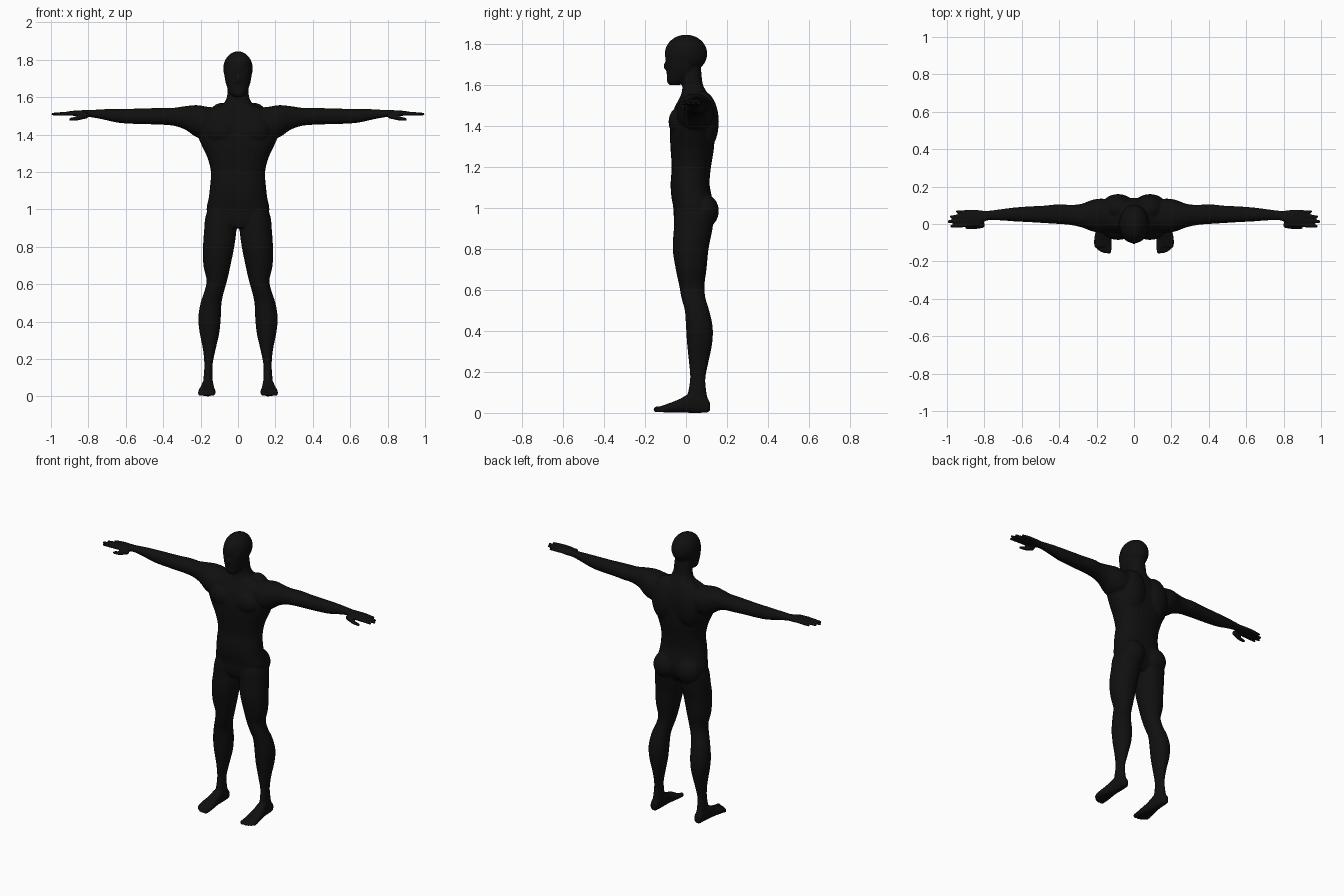
import bpy, bmesh, math
from mathutils import Vector, Matrix

bm = bmesh.new()
RING = 28


def smooth_sections(rows, steps=4):
    """Catmull-Rom refinement of cross-section rows."""
    out = []
    for i in range(len(rows) - 1):
        p0, p1 = rows[max(i - 1, 0)], rows[i]
        p2, p3 = rows[i + 1], rows[min(i + 2, len(rows) - 1)]
        for k in range(steps):
            t = k / steps
            out.append([0.5 * (2 * b + (c - a) * t + (2 * a - 5 * b + 4 * c - d) * t * t
                               + (3 * b - a - 3 * c + d) * t ** 3)
                        for a, b, c, d in zip(p0, p1, p2, p3)])
    return out + [list(rows[-1])]


def loft(rows, axis, side=1, power=2.0):
    """Rows: position on axis, then min/max of the two other axes (in xyz order)."""
    rings = []
    for p, u0, u1, v0, v1 in smooth_sections(rows):
        ring = []
        for k in range(RING):
            a = 2 * math.pi * k / RING
            c, s = math.cos(a), math.sin(a)
            u = (u0 + u1) / 2 + (u1 - u0) / 2 * math.copysign(abs(c) ** (2 / power), c)
            v = (v0 + v1) / 2 + (v1 - v0) / 2 * math.copysign(abs(s) ** (2 / power), s)
            co = {'x': (p, u, v), 'y': (u, p, v), 'z': (u, v, p)}[axis]
            ring.append(bm.verts.new((co[0] * side, co[1], co[2])))
        rings.append(ring)
    for a, b in zip(rings, rings[1:]):
        for k in range(RING):
            n = (k + 1) % RING
            bm.faces.new((a[k], a[n], b[n], b[k]))
    bm.faces.new(rings[0])
    bm.faces.new(rings[-1])


def ball(center, radius):
    m = Matrix.Translation(center) @ Matrix.Diagonal((*radius, 1))
    bmesh.ops.create_uvsphere(bm, u_segments=28, v_segments=16, radius=1, matrix=m)


def finger(a, b, ra, rb):
    """Tapered round-ended digit from a to b."""
    a, b = Vector(a), Vector(b)
    d = b - a
    rot = d.to_track_quat('Z', 'Y').to_matrix().to_4x4()
    bmesh.ops.create_cone(bm, cap_ends=True, segments=14, radius1=ra, radius2=rb,
                          depth=d.length, matrix=Matrix.Translation((a + b) / 2) @ rot)
    ball(a, (ra,) * 3)
    ball(b, (rb,) * 3)


# torso and neck: z, half width, back/front depth
torso = [(0.90, .07, -.045, .09), (0.94, .15, -.058, .12), (1.0, .168, -.062, .135),
         (1.06, .157, -.072, .125), (1.12, .15, -.075, .115), (1.2, .145, -.07, .122),
         (1.28, .165, -.075, .135), (1.35, .198, -.078, .14), (1.42, .225, -.075, .14),
         (1.48, .225, -.06, .137), (1.53, .16, -.035, .12), (1.56, .085, -.022, .105),
         (1.60, .06, -.018, .083), (1.66, .055, -.03, .075), (1.72, .05, -.04, .07)]
loft([(z, -w, w, f, b) for z, w, f, b in torso], 'z', power=2.3)

# head: cranium, face and nose
ball((0, 0, 1.752), (.079, .104, .093))
face = [(1.60, .022, -.08, -.03), (1.615, .04, -.092, -.01), (1.65, .057, -.094, .03),
        (1.69, .069, -.098, .06), (1.75, .074, -.1, .07), (1.79, .06, -.085, .06)]
loft([(z, -w, w, f, b) for z, w, f, b in face], 'z', power=2.3)
ball((0, -.096, 1.692), (.011, .014, .02))

for s in (1, -1):
    # chest, shoulder blade and buttock masses
    ball((s * .085, -.025, 1.42), (.09, .06, .075))
    ball((s * .085, .08, 1.42), (.095, .08, .15))
    ball((s * .082, .085, .985), (.082, .075, .085))
    # arm: x, y range, z range
    loft([(.08, -.02, .12, 1.42, 1.54), (.16, -.045, .135, 1.38, 1.548),
          (.22, -.04, .13, 1.385, 1.557), (.28, -.018, .108, 1.425, 1.552),
          (.34, -.005, .102, 1.446, 1.543), (.40, .0, .106, 1.452, 1.543),
          (.48, .005, .098, 1.455, 1.54), (.56, .01, .094, 1.457, 1.538),
          (.64, .014, .088, 1.463, 1.537), (.72, .02, .078, 1.48, 1.535),
          (.79, .018, .07, 1.493, 1.531), (.83, -.012, .075, 1.494, 1.53),
          (.87, -.018, .077, 1.499, 1.528), (.905, -.015, .073, 1.502, 1.524)],
         'x', s, 2.2)
    # fingers and thumb
    for y0, y1, tip in ((.063, .066, .945), (.041, .039, .977),
                        (.018, .013, .99), (-.005, -.012, .975)):
        finger((s * .88, y0, 1.513), (s * tip, y1, 1.509), .0125, .0085)
    finger((s * .815, -.005, 1.502), (s * .86, -.017, 1.486), .018, .012)
    finger((s * .86, -.017, 1.486), (s * .895, -.018, 1.481), .012, .009)
    # leg: z, x range, y range
    loft([(1.02, .03, .15, -.04, .12), (.96, .004, .174, -.056, .135),
          (.89, .008, .181, -.06, .128), (.8, .02, .187, -.065, .11),
          (.7, .04, .185, -.05, .1), (.62, .058, .168, -.033, .09),
          (.56, .075, .18, -.022, .095), (.5, .088, .2, -.006, .113),
          (.42, .092, .212, 0, .13), (.34, .1, .205, .005, .128),
          (.25, .12, .187, .014, .11), (.17, .136, .18, .02, .095),
          (.1, .136, .184, .01, .1), (.05, .132, .187, .0, .11),
          (.015, .135, .185, .0, .105)], 'z', s, 2.1)
    # foot: y, x range, z range
    loft([(.118, .15, .172, .015, .045), (.108, .137, .184, .003, .065),
          (.07, .132, .188, .0, .09), (.02, .13, .193, .0, .095),
          (-.03, .126, .203, .002, .068), (-.08, .12, .213, .002, .048),
          (-.115, .121, .212, .003, .036), (-.125, .127, .205, .006, .032)], 'y', s, 2.5)
    # toes
    for x, tip, r in ((.135, -.145, .0145), (.158, -.147, .0105), (.175, -.141, .01),
                      (.19, -.131, .0095), (.204, -.118, .009)):
        finger((s * x, -.1, r + .006), (s * x, tip, r + .002), r + .001, r)

bmesh.ops.recalc_face_normals(bm, faces=bm.faces)
mesh = bpy.data.meshes.new("body")
bm.to_mesh(mesh)
bm.free()
body = bpy.data.objects.new("body", mesh)
bpy.context.collection.objects.link(body)

# fuse all masses into one skin and soften the joins
remesh = body.modifiers.new("fuse", 'REMESH')
remesh.mode = 'VOXEL'
remesh.voxel_size = 0.005
soften = body.modifiers.new("soften", 'SMOOTH')
soften.factor = 0.5
soften.iterations = 6
bpy.context.view_layer.objects.active = body
body.select_set(True)
for name in ("fuse", "soften"):
    bpy.ops.object.modifier_apply(modifier=name)

skin = bpy.data.materials.new("matte black")
skin.diffuse_color = (0.005, 0.005, 0.005, 1)
body.data.materials.clear()
body.data.materials.append(skin)
bpy.ops.object.shade_smooth()
